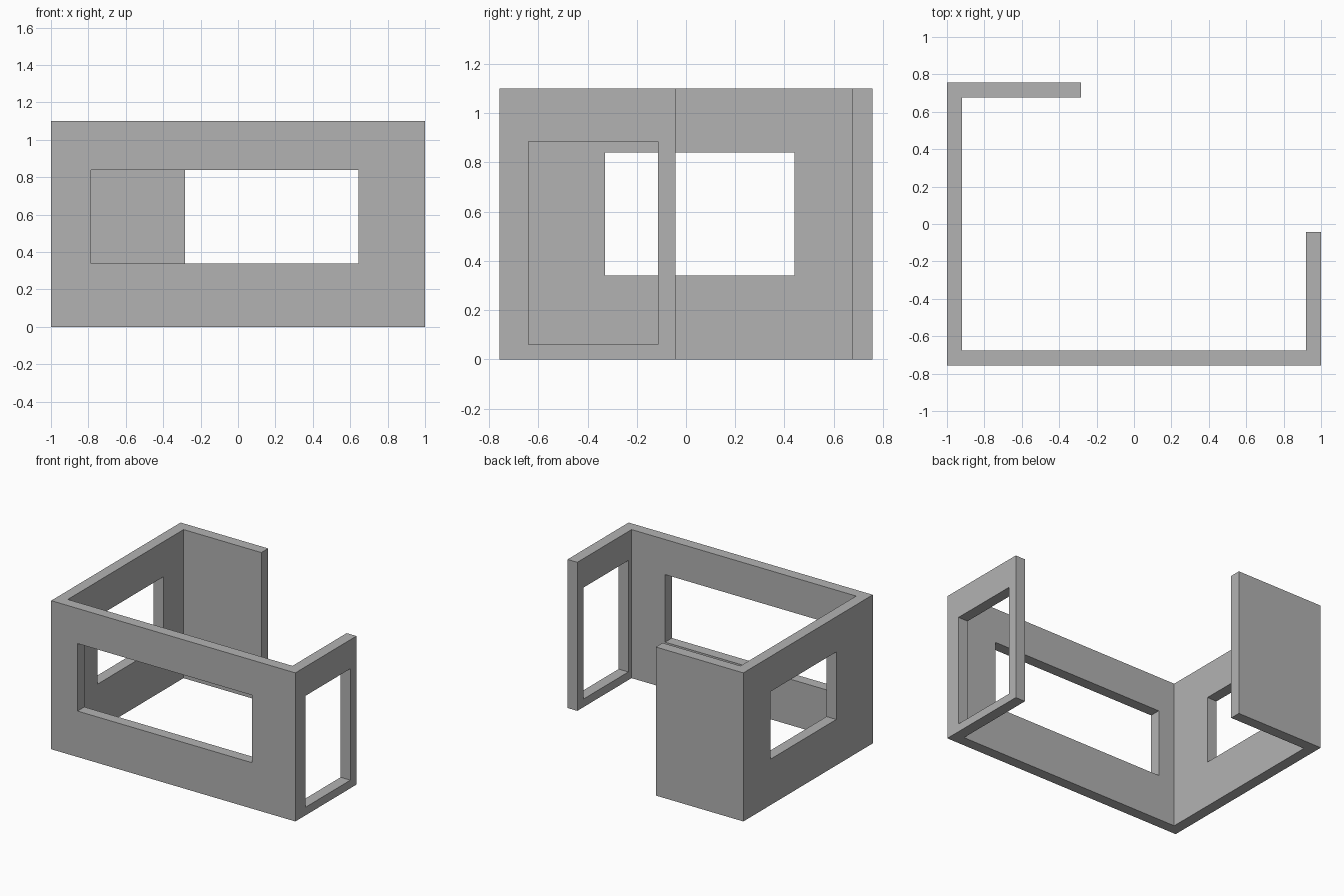
import bpy
import bmesh
from mathutils import Vector

cube = bpy.data.objects.get("Cube")
if cube:
    bpy.data.objects.remove(cube, do_unlink=True)

HX, HY, HEIGHT, THICK = 1.0, 0.757, 1.1, 0.08
BACK_END, SIDE_END = -0.283, -0.042

grey = bpy.data.materials.new("wall grey")
grey.use_nodes = True
colour = (0.448, 0.448, 0.448, 1)
grey.diffuse_color = colour
grey.node_tree.nodes["Principled BSDF"].inputs["Base Color"].default_value = colour


def prism(name, outline, z0, z1):
    """Extrude a flat outline from z0 to z1."""
    bm = bmesh.new()
    base = bm.faces.new([bm.verts.new((x, y, z0)) for x, y in outline])
    top = bmesh.ops.extrude_face_region(bm, geom=[base])["geom"]
    verts = [v for v in top if isinstance(v, bmesh.types.BMVert)]
    bmesh.ops.translate(bm, verts=verts, vec=Vector((0, 0, z1 - z0)))
    bmesh.ops.recalc_face_normals(bm, faces=bm.faces)
    mesh = bpy.data.meshes.new(name)
    bm.to_mesh(mesh)
    bm.free()
    mesh.materials.append(grey)
    obj = bpy.data.objects.new(name, mesh)
    bpy.context.collection.objects.link(obj)
    return obj


def cut_opening(target, x0, x1, y0, y1, z0, z1):
    """Cut a box-shaped opening through the walls."""
    cutter = prism("opening_cutter", [(x0, y0), (x1, y0), (x1, y1), (x0, y1)], z0, z1)
    cutter.hide_render = True
    mod = target.modifiers.new("opening", 'BOOLEAN')
    mod.operation = 'DIFFERENCE'
    mod.solver = 'EXACT'
    mod.object = cutter
    bpy.context.view_layer.objects.active = target
    bpy.ops.object.modifier_apply(modifier=mod.name)
    bpy.data.objects.remove(cutter, do_unlink=True)


# Continuous wall running from the back, round the right side and front
ix, iy = HX - THICK, HY - THICK
walls = prism("walls", [
    (BACK_END, HY), (-HX, HY), (-HX, -HY), (HX, -HY), (HX, SIDE_END),
    (ix, SIDE_END), (ix, -iy), (-ix, -iy), (-ix, iy), (BACK_END, iy),
], 0, HEIGHT)

# Wide front window, right side window and tall left doorway
M = 0.05
cut_opening(walls, -0.785, 0.645, -HY - M, -iy + M, 0.34, 0.84)
cut_opening(walls, -HX - M, -ix + M, -0.33, 0.44, 0.34, 0.84)
cut_opening(walls, ix - M, HX + M, -0.64, -0.113, 0.06, 0.885)
